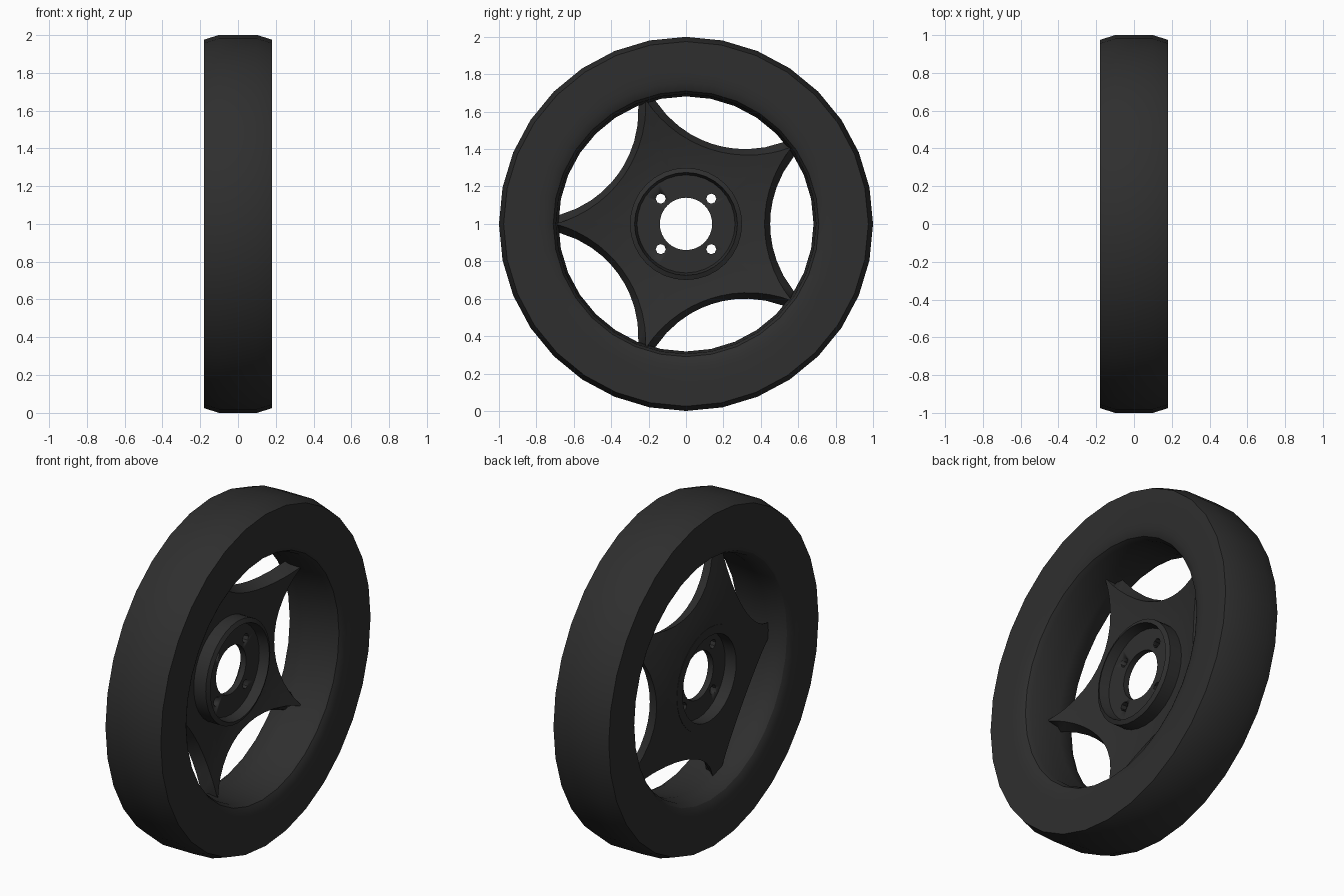
import bpy, bmesh
from math import sin, cos, pi, radians, sqrt
from mathutils import Matrix

if "Cube" in bpy.data.objects:
    bpy.data.objects.remove(bpy.data.objects["Cube"])

mat = bpy.data.materials.new("dark_rubber")
mat.diffuse_color = (0.028, 0.028, 0.028, 1)
mat.use_nodes = True
mat.node_tree.nodes["Principled BSDF"].inputs["Base Color"].default_value = mat.diffuse_color


def finish(name, bm, angle=30):
    bmesh.ops.recalc_face_normals(bm, faces=bm.faces)
    me = bpy.data.meshes.new(name)
    bm.to_mesh(me)
    bm.free()
    me.materials.append(mat)
    me.shade_smooth()
    me.set_sharp_from_angle(angle=radians(angle))
    ob = bpy.data.objects.new(name, me)
    ob.location.z = 1
    bpy.context.collection.objects.link(ob)
    return ob


def bridge(bm, a, b):
    n = len(a)
    for i in range(n):
        j = (i + 1) % n
        bm.faces.new((a[i], a[j], b[j], b[i]))


def lathe(name, profile, seg):
    """Closed (x, radius) profile spun around the axle."""
    bm = bmesh.new()
    rings = [[bm.verts.new((x, r * cos(2 * pi * i / seg), r * sin(2 * pi * i / seg)))
              for i in range(seg)] for x, r in profile]
    for k in range(len(rings)):
        bridge(bm, rings[k - 1], rings[k])
    return finish(name, bm)


# tyre: symmetric profile with chamfered tread and rolled bead
half = [(.10, 1.0), (.18, .975), (.18, .80), (.177, .755), (.168, .725), (.16, .71)]
lathe("tyre", half + [(-x, r) for x, r in reversed(half)], 32)

# rim barrel inside the tyre
lathe("rim", [(.16, .73), (.16, .71), (.13, .695), (.02, .69), (-.05, .682),
              (-.13, .69), (-.16, .71), (-.16, .73)], 32)

# hub: raised lip, recessed thin disc, centre bore
hub = lathe("hub", [(-.10, .30), (.0, .30), (.012, .275), (-.045, .262), (-.045, .14),
                    (-.08, .14), (-.08, .25), (-.152, .25), (-.152, .30)], 32)

# bolt holes cut through the hub disc
bm = bmesh.new()
for sy in (-1, 1):
    for sz in (-1, 1):
        m = Matrix.Translation((-.06, .135 * sy, .135 * sz)) @ Matrix.Rotation(pi / 2, 4, 'Y')
        bmesh.ops.create_cone(bm, cap_ends=True, segments=8, radius1=.027,
                              radius2=.027, depth=.1, matrix=m)
cutter = finish("bolt_hole_cutter", bm)
cutter.hide_render = True
cutter.hide_viewport = True
mod = hub.modifiers.new("bolt_holes", 'BOOLEAN')
mod.operation = 'DIFFERENCE'
mod.solver = 'EXACT'
mod.object = cutter


# dished five-point star plate, windows narrower at the back than the front
def arc_radius(phi, c, rad, limit):
    d = rad * rad - (c * sin(phi)) ** 2
    return limit if d < 0 else min(limit, c * cos(phi) - sqrt(d))


def dish(r):
    t = max(0, (r - .28) / .42)
    return -.08 + .10 * t ** 1.4


phis = [-36, -34, -32, -28, -22, -15, -7.5, 0, 7.5, 15, 22, 28, 32, 34]
bm = bmesh.new()
rings = []
ts = [0, .25, .5, .75, 1]
for offset, c, rad, limit, steps in ((0, 1.072, .652, .70, ts),
                                     (-.072, 1.026, .576, .695, ts[::-1])):
    for t in steps:
        ring = []
        for k in range(5):
            for p in phis:
                r = .28 + t * (arc_radius(radians(p), c, rad, limit) - .28)
                a = radians(72 * k + p)
                ring.append(bm.verts.new((dish(r) + offset, r * cos(a), r * sin(a))))
        rings.append(ring)
for k in range(len(rings)):
    bridge(bm, rings[k - 1], rings[k])
finish("star_spokes", bm, 35)
